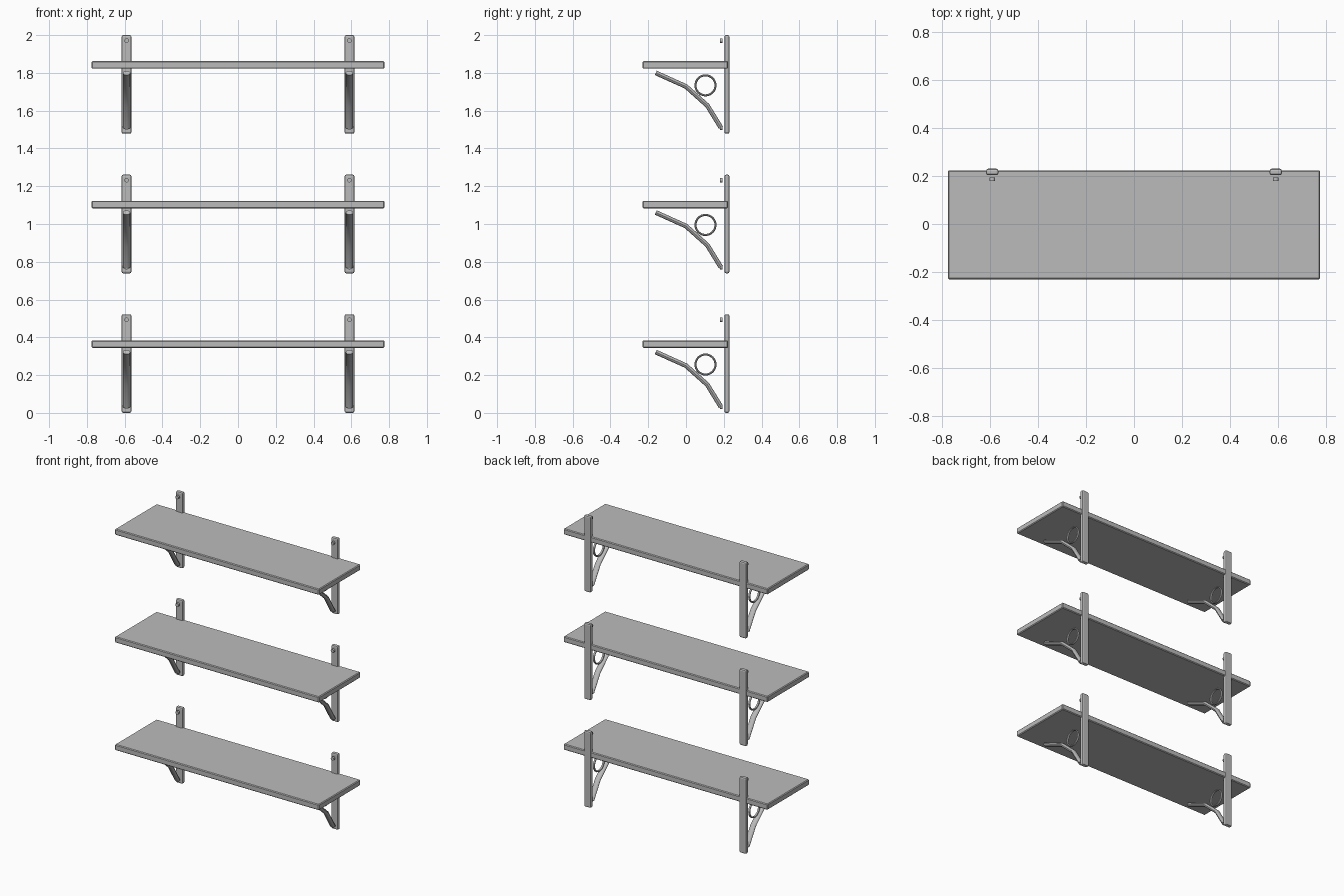
import bpy, bmesh
from math import sin, cos, tau
from mathutils import Vector, Matrix

cube = bpy.data.objects.get("Cube")
if cube:
    bpy.data.objects.remove(cube, do_unlink=True)

TIER_STEP = 0.739
BRACKET_X = 0.59

grey = bpy.data.materials.new("plain grey")
grey.use_nodes = True
grey.diffuse_color = (0.5, 0.5, 0.5, 1)
grey.node_tree.nodes["Principled BSDF"].inputs["Base Color"].default_value = (0.5, 0.5, 0.5, 1)


def finish(bm, name, smooth=False):
    bmesh.ops.recalc_face_normals(bm, faces=bm.faces)
    mesh = bpy.data.meshes.new(name)
    bm.to_mesh(mesh)
    bm.free()
    mesh.materials.append(grey)
    if smooth:
        mesh.shade_smooth()
        mesh.set_sharp_from_angle(angle=0.7)
    return mesh


def box(name, lo, hi, bevel, segments):
    lo, hi = Vector(lo), Vector(hi)
    bm = bmesh.new()
    place = Matrix.Translation((lo + hi) / 2) @ Matrix.Diagonal((*(hi - lo), 1))
    bmesh.ops.create_cube(bm, size=1, matrix=place)
    bmesh.ops.bevel(bm, geom=bm.edges[:], offset=bevel, segments=segments,
                    profile=0.5, affect='EDGES')
    return finish(bm, name)


def sweep(name, path, half_x, half_t, sides, closed=False):
    """Sweep an oval section along (y, z) points in the plane x = 0."""
    pts = [Vector((0, y, z)) for y, z in path]
    n = len(pts)
    bm = bmesh.new()
    rings = []
    for i, p in enumerate(pts):
        before = pts[i - 1] if closed or i else p
        after = pts[(i + 1) % n] if closed or i < n - 1 else p
        along = (after - before).normalized()
        side = Vector((0, -along.z, along.y))
        rings.append([bm.verts.new(p + side * half_t * sin(tau * k / sides)
                      + Vector((half_x * cos(tau * k / sides), 0, 0)))
                      for k in range(sides)])
    for i in range(n if closed else n - 1):
        a, b = rings[i], rings[(i + 1) % n]
        for k in range(sides):
            m = (k + 1) % sides
            bm.faces.new((a[k], a[m], b[m], b[k]))
    if not closed:
        bm.faces.new(rings[0])
        bm.faces.new(rings[-1])
    return finish(bm, name, smooth=True)


def screw(name, z):
    bm = bmesh.new()
    place = Matrix.Translation((0, 0.187, z)) @ Matrix.Rotation(tau / 4, 4, 'X')
    bmesh.ops.create_cone(bm, cap_ends=True, segments=12, radius1=0.012,
                          radius2=0.012, depth=0.014, matrix=place)
    return finish(bm, name, smooth=True)


# Shared part meshes for one tier
board = box("shelf_board", (-0.775, -0.23, 0.344), (0.775, 0.223, 0.384), 0.005, 1)
ring_path = [(0.103 + 0.053 * cos(tau * i / 32), 0.256 + 0.053 * sin(tau * i / 32))
             for i in range(32)]
brace_path = [(-0.16, 0.322), (0.0, 0.25), (0.113, 0.149), (0.185, 0.032)]
bracket = {
    "wall_bar": box("wall_bar", (-0.026, 0.203, 0), (0.026, 0.23, 0.522), 0.009, 2),
    "brace": sweep("brace", brace_path, 0.02, 0.0125, 12),
    "ring": sweep("ring", ring_path, 0.008, 0.0055, 8, closed=True),
    "upper_screw": screw("upper_screw", 0.493),
    "lower_screw": screw("lower_screw", 0.032),
}


def place(name, mesh, x, z):
    ob = bpy.data.objects.new(name, mesh)
    ob.location = (x, 0, z)
    bpy.context.collection.objects.link(ob)


# Three shelves, each on a right and a left bracket
for level, tier in enumerate(("lower", "middle", "top")):
    z = level * TIER_STEP
    place(f"{tier}_shelf_board", board, 0, z)
    for side, x in (("right", -BRACKET_X), ("left", BRACKET_X)):
        for part, mesh in bracket.items():
            place(f"{tier}_{side}_{part}", mesh, x, z)
